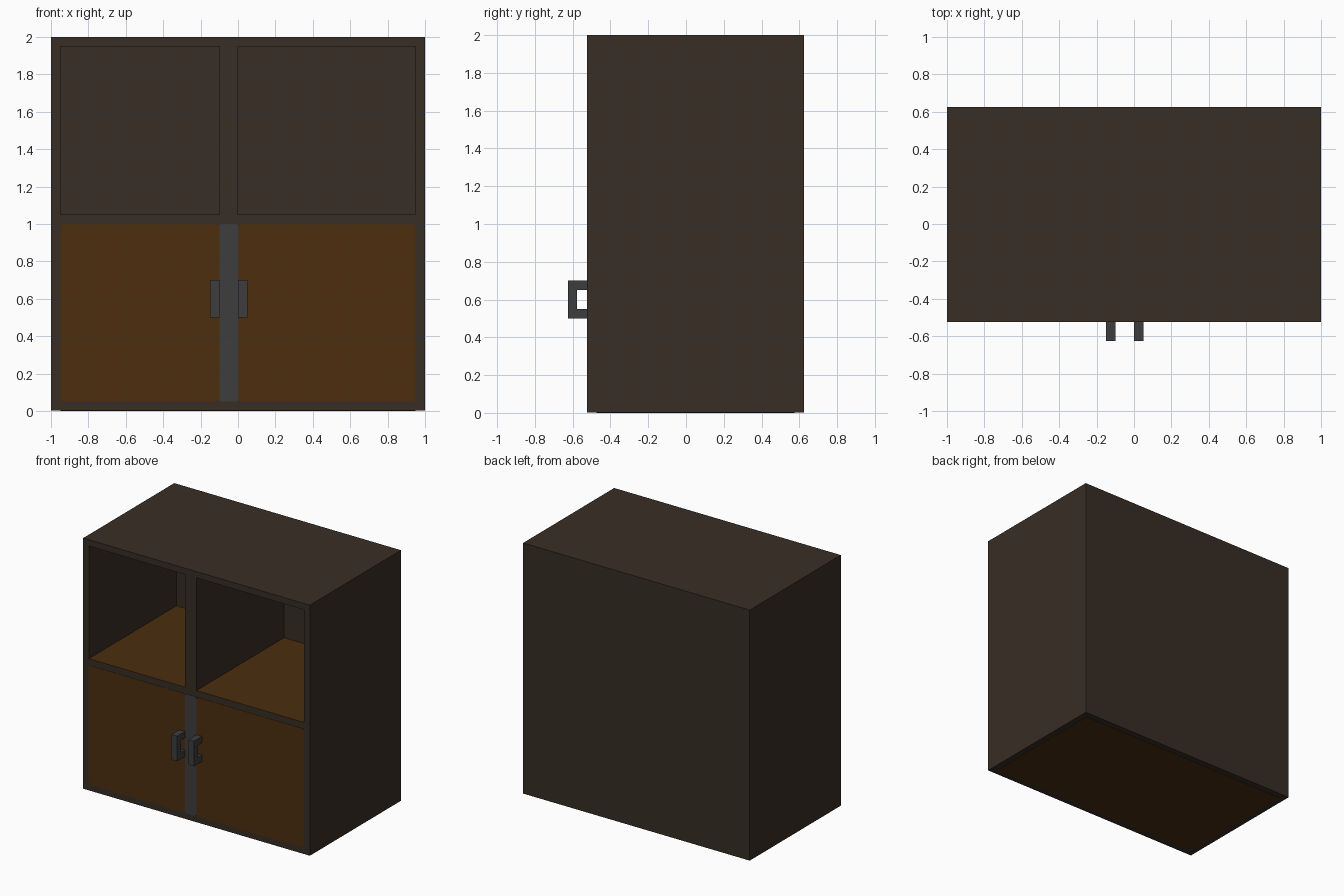
import bpy, bmesh

if "Cube" in bpy.data.objects:
    bpy.data.objects.remove(bpy.data.objects["Cube"])

FRONT, BACK = -0.523, 0.625      # cabinet depth range
PROUD = 0.002                    # thickness of surface plates


def material(name, rgb):
    m = bpy.data.materials.new(name)
    m.diffuse_color = (*rgb, 1.0)
    m.use_nodes = True
    m.node_tree.nodes["Principled BSDF"].inputs["Base Color"].default_value = m.diffuse_color
    return m


DARK = material("dark wood", (0.039, 0.027, 0.018))
BROWN = material("brown wood", (0.072, 0.027, 0.0048))
GREY = material("grey metal", (0.047, 0.047, 0.048))


def add_object(name, bm, mat):
    bmesh.ops.recalc_face_normals(bm, faces=bm.faces)
    mesh = bpy.data.meshes.new(name)
    bm.to_mesh(mesh)
    bm.free()
    mesh.materials.append(mat)
    ob = bpy.data.objects.new(name, mesh)
    bpy.context.collection.objects.link(ob)
    return ob


def box(name, x, y, z, mat, corner=0.0):
    """Box from ranges; corner rounds the four edges running front to back."""
    bm = bmesh.new()
    bmesh.ops.create_cube(bm, size=1.0)
    for v in bm.verts:
        v.co = [r[0] if c < 0 else r[1] for c, r in zip(v.co, (x, y, z))]
    if corner:
        edges = [e for e in bm.edges
                 if abs(e.verts[0].co.y - e.verts[1].co.y) > 1e-6]
        bmesh.ops.bevel(bm, geom=edges, offset=corner, segments=3,
                        profile=0.5, affect='EDGES')
    return add_object(name, bm, mat)


def prism(name, yz, x0, x1, mat):
    """Side profile extruded along x."""
    bm = bmesh.new()
    face = bm.faces.new([bm.verts.new((x0, y, z)) for y, z in yz])
    ext = bmesh.ops.extrude_face_region(bm, geom=[face])
    for v in ext["geom"]:
        if isinstance(v, bmesh.types.BMVert):
            v.co.x = x1
    return add_object(name, bm, mat)


# Cabinet body with two open compartments cut from the front
bays = {"left": (-0.95, -0.10), "right": (0.0, 0.95)}
body = box("cabinet_body", (-1, 1), (FRONT, BACK), (PROUD, 2), DARK)
cutters = []
for side, x in bays.items():
    c = box(side + "_cutter", x, (FRONT - 0.2, BACK - 0.045), (1.05, 1.95), DARK)
    c.hide_render = True
    mod = body.modifiers.new("cut_" + side, 'BOOLEAN')
    mod.operation, mod.solver, mod.object = 'DIFFERENCE', 'EXACT', c
    cutters.append(c)
bpy.context.view_layer.update()
cut_mesh = bpy.data.meshes.new_from_object(
    body.evaluated_get(bpy.context.evaluated_depsgraph_get()))
body.modifiers.clear()
body.data = cut_mesh
for c in cutters:
    bpy.data.objects.remove(c, do_unlink=True)

# Shelf floors and doors
for side, x in bays.items():
    box(side + "_shelf_floor", x, (FRONT, BACK - 0.045),
        (1.05 - PROUD, 1.05 + PROUD), BROWN)
    box(side + "_door", x, (FRONT - PROUD, FRONT + PROUD),
        (0.05, 1.0), BROWN, 0.018)

# Strip between the doors
box("centre_strip", (-0.10, 0.0), (FRONT - PROUD, FRONT + PROUD),
    (0.05, 1.0), GREY, 0.012)

# Underside board
box("underside_board", (-0.95, 0.95), (FRONT + 0.05, BACK - 0.05),
    (0, 2 * PROUD), BROWN)

# C-shaped door handles
f = FRONT
handle = [(f, 0.5), (-0.625, 0.5), (-0.625, 0.7), (f, 0.7),
          (f, 0.65), (-0.577, 0.65), (-0.577, 0.55), (f, 0.55)]
prism("left_handle", handle, -0.15, -0.10, GREY)
prism("right_handle", handle, 0.0, 0.05, GREY)
